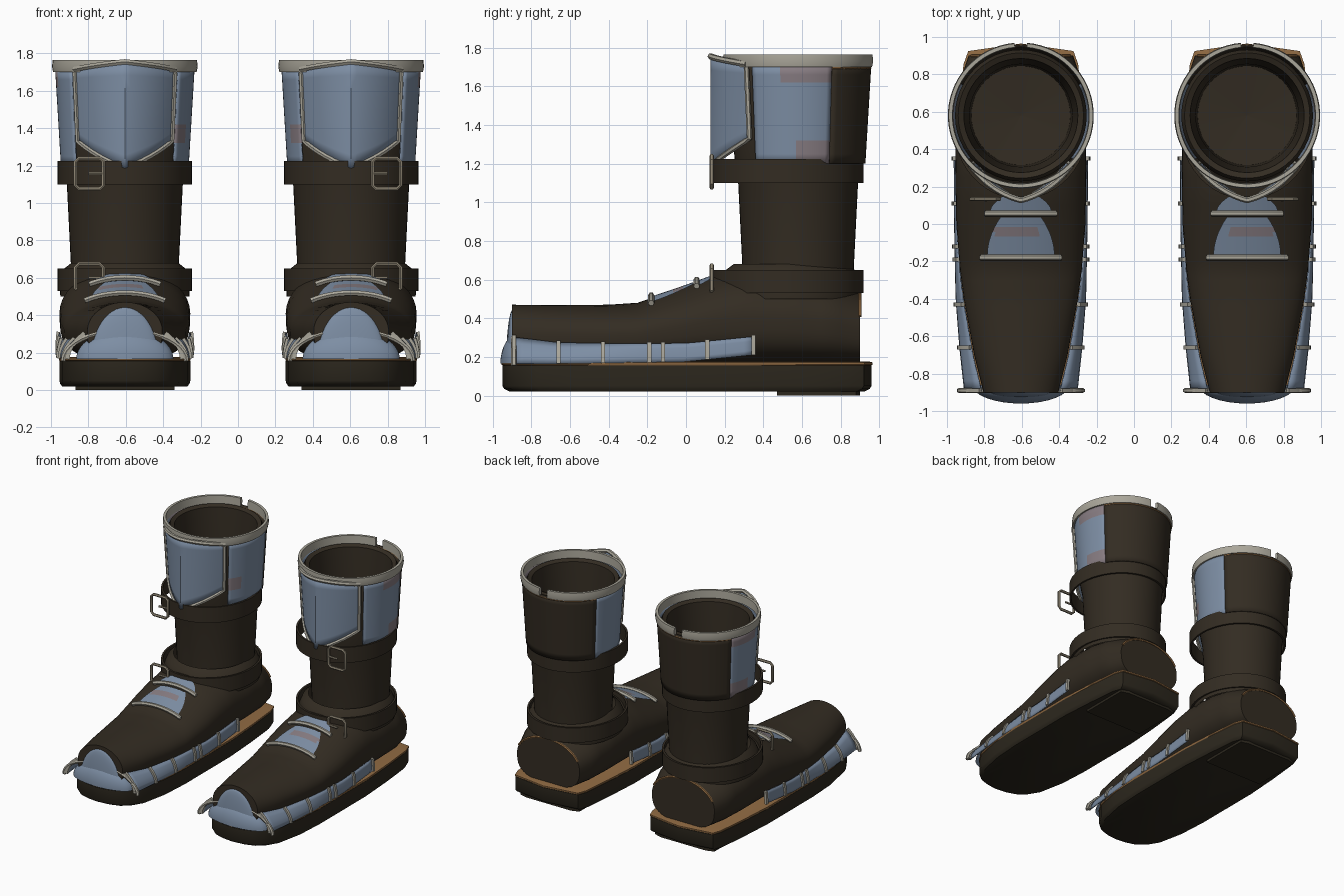
import bpy, bmesh, math
from mathutils import Vector

cube = bpy.data.objects.get("Cube")
if cube:
    bpy.data.objects.remove(cube)

CX, CY = 0.605, 0.58      # plan centre of one boot's shaft


def material(name, rgb):
    m = bpy.data.materials.new(name)
    m.use_nodes = True
    m.diffuse_color = (*rgb, 1)
    bsdf = m.node_tree.nodes["Principled BSDF"]
    bsdf.inputs["Base Color"].default_value = (*rgb, 1)
    bsdf.inputs["Roughness"].default_value = 0.8
    return m


LEATHER = material("dark leather", (0.033, 0.025, 0.016))
SOLE = material("sole rubber", (0.026, 0.021, 0.013))
BLUE = material("blue grey cloth", (0.205, 0.27, 0.37))
ROSE = material("faded rose", (0.24, 0.2, 0.22))
PALE = material("pale trim", (0.40, 0.38, 0.32))
TAN = material("tan welt", (0.28, 0.145, 0.055))
METAL = material("buckle metal", (0.30, 0.26, 0.19))


def finish(name, bm, mats, thick=0, rule=None, angle=35):
    """Turn a boot-local bmesh into a mirrored pair."""
    bmesh.ops.remove_doubles(bm, verts=bm.verts, dist=0.0001)
    bmesh.ops.recalc_face_normals(bm, faces=bm.faces)
    if rule:
        for f in bm.faces:
            f.material_index = rule(f.calc_center_median())
    bmesh.ops.translate(bm, verts=bm.verts, vec=(CX, 0, 0))
    mesh = bpy.data.meshes.new(name)
    bm.to_mesh(mesh)
    bm.free()
    for m in mats:
        mesh.materials.append(m)
    mesh.shade_smooth()
    mesh.set_sharp_from_angle(angle=math.radians(angle))
    ob = bpy.data.objects.new(name, mesh)
    bpy.context.collection.objects.link(ob)
    if thick:
        s = ob.modifiers.new("thickness", 'SOLIDIFY')
        s.thickness, s.offset = thick, 0
    ob.modifiers.new("pair", 'MIRROR').use_mirror_merge = False
    return ob


def skin(name, rows, mats, wrap=False, loop=False, caps=False, **kw):
    """Surface through rows of points."""
    bm = bmesh.new()
    grid = [[bm.verts.new(p) for p in row] for row in rows]
    n = len(grid[0])
    for i in range(len(grid) if loop else len(grid) - 1):
        a, b = grid[i], grid[(i + 1) % len(grid)]
        for j in range(n if wrap else n - 1):
            k = (j + 1) % n
            bm.faces.new((a[j], a[k], b[k], b[j]))
    if caps:
        bm.faces.new(grid[0])
        bm.faces.new(grid[-1])
    return finish(name, bm, mats, **kw)


def tube(name, pts, r, mat, loop=False, sides=6):
    pts = [Vector(p) for p in pts]
    rows, n = [], len(pts)
    for i, p in enumerate(pts):
        a = pts[i - 1] if loop or i else p
        b = pts[(i + 1) % n] if loop or i < n - 1 else p
        t = (b - a).normalized()
        ref = Vector((0, 1, 0)) if abs(t.y) < 0.8 else Vector((0, 0, 1))
        u = t.cross(ref).normalized()
        v = t.cross(u)
        rows.append([p + r * (u * math.cos(q) + v * math.sin(q))
                     for q in [math.tau * (k + 0.5) / sides for k in range(sides)]])
    return skin(name, rows, [mat], wrap=True, loop=loop, caps=not loop)


def polar(r, deg, z, cy=CY, sy=1):
    a = math.radians(deg)
    return (r * math.cos(a), cy + sy * r * math.sin(a), z)


def lathe(name, profile, mats, a0=0, a1=360, steps=48, cy=CY, sy=1, **kw):
    rows = [[polar(r, a0 + (a1 - a0) * i / steps, z, cy, sy) for r, z in profile]
            for i in range(steps + 1)]
    return skin(name, rows, mats, **kw)


def lerp(table, y):
    for a, b in zip(table, table[1:]):
        if y <= b[0]:
            t = max(0, (y - a[0]) / (b[0] - a[0]))
            return [p + (q - p) * t for p, q in zip(a, b)]
    return table[-1]


# Sole, welt and heel plate from one half outline
half = [(0, -.95), (.09, -.94), (.17, -.915), (.235, -.86), (.29, -.77), (.335, -.55), (.35, -.3),
        (.35, .3), (.33, .6), (.305, .85), (.28, .92), (0, .96)]
outline = half + [(-x, y) for x, y in half[-2:0:-1]]


def slab(name, levels, mat):
    rows = [[(x * s, y * s, z) for x, y in outline] for z, s in levels]
    skin(name, rows, [mat], wrap=True, caps=True)


slab("sole", [(.02, .96), (.035, .99), (.05, 1), (.155, 1)], SOLE)
slab("welt", [(.155, .995), (.16, 1.005), (.172, 1.005), (.176, .985)], TAN)
heel = [(-.265, .47), (.265, .47), (.265, .88), (.2, .9), (-.2, .9), (-.265, .88)]
skin("heel_plate", [[(x, y, z) for x, y in heel] for z in (0, .03)], [SOLE], wrap=True, caps=True)

# Foot body: y, half width, top height
FOOT = [(-.9, .2, .47), (-.7, .25, .468), (-.4, .305, .47), (-.25, .325, .48), (0, .345, .565),
        (.15, .348, .62), (.3, .35, .655), (.55, .348, .64), (.75, .33, .6), (.9, .28, .53)]


def foot_section(y):
    _, w, top = lerp(FOOT, y)
    return w, (0.165 + top) / 2, (top - 0.165) / 2


def foot_top(x, y, lift=0):
    w, zc, h = foot_section(y)
    return (x, y, zc + h * math.sqrt(max(0, 1 - (x / w) ** 2)) + lift)


def foot_ring(y):
    w, zc, h = foot_section(y)
    ring = []
    for k in range(40):
        c, s = math.cos(math.tau * k / 40), math.sin(math.tau * k / 40)
        e = 1 if s >= 0 else 0.67          # fuller below the middle
        ring.append((w * math.copysign(abs(c) ** e, c), y, zc + h * math.copysign(abs(s) ** e, s)))
    return ring


skin("foot_body", [foot_ring(-.9 + 1.8 * i / 36) for i in range(37)], [LEATHER], wrap=True, caps=True)
w, zc, h = foot_section(.9)
tube("heel_trim", [(w * math.cos(math.radians(a)), .9, zc + h * math.sin(math.radians(a)))
                   for a in range(20, 161, 10)], .009, TAN)


# Toe cap: upper insert and lower bumper
def dome(name, centre, radii):
    rows = []
    for i in range(9):
        p = math.pi / 2 * i / 8
        rows.append([(radii[0] * math.cos(p) * math.cos(q), centre[0] - radii[1] * math.sin(p),
                      centre[1] + radii[2] * math.cos(p) * math.sin(q))
                     for q in [math.pi * k / 24 for k in range(25)]])
    skin(name, rows, [BLUE])


dome("toe_insert", (-.895, .17), (.18, .035, .275))
dome("toe_bumper", (-.86, .165), (.26, .1, .16))
tube("toe_arch", [(.33 * math.cos(math.radians(a)), -.89, .155 + .165 * math.sin(math.radians(a)))
                  for a in range(0, 181, 9)], .014, PALE)

# Side bands with stitched bars
BAND = [(-.89, .30, .165, .30), (-.66, .325, .165, .272), (-.4, .345, .168, .268),
        (0, .353, .175, .27), (.35, .355, .21, .305)]


def band_row(y, side, lift=0):
    _, xo, z0, z1 = lerp(BAND, y)
    w, zc, h = foot_section(y)
    xi = min(xo, w * (1 - min(1, abs(z1 - zc) / h) ** 3) ** .33 + .008)
    row = []
    for k in range(5):
        t = k / 4
        x = xo + (xi - xo) * t * t + lift
        row.append((side * x, y, z0 + (z1 - z0) * t + lift * t))
    return row


for side, label in ((1, "outer"), (-1, "inner")):
    skin(f"{label}_side_band", [band_row(-.89 + 1.24 * i / 24, side) for i in range(25)], [BLUE],
         thick=.008)
    for i, y in enumerate((-.89, -.66, -.43, -.19, -.12, .11, .35)):
        tube(f"{label}_band_bar_{i + 1}", band_row(y, side, .006), .015, PALE, sides=4)

# Instep patches and crossing strips
for i, (y0, y1, w0, w1) in enumerate(((-.17, .035, .18, .11), (.06, .145, .165, .1))):
    rows = []
    for j in range(9):
        t = j / 8
        y, hw = y0 + (y1 - y0) * t, w0 + (w1 - w0) * t ** 2
        rows.append([foot_top(hw * k / 8, y, .008) for k in range(-8, 9)])
    skin(f"instep_patch_{i + 1}", rows, [BLUE, ROSE],
         rule=lambda c: int(-.08 < c.y < -.02 and -.1 < c.x < .14))
for i, (y, hw) in enumerate(((-.18, .215), (.055, .19))):
    tube(f"instep_strip_{i + 1}", [foot_top(hw * k / 8, y, .015) for k in range(-8, 9)], .016, PALE)

# Ankle collar, shaft with lining, and straps
lathe("ankle_collar", [(.345, .5), (.35, .6), (.33, .645), (.285, .68)], [LEATHER],
      cy=.54, sy=1.03)
lathe("shaft", [(.285, .6), (.29, .7), (.31, 1.1), (.328, 1.2), (.352, 1.68), (.335, 1.715),
                (.305, 1.70), (.275, 1.3), (.265, .9), (.001, .88)], [LEATHER])
for name, z0, z1 in (("ankle_strap", .53, .65), ("calf_strap", 1.10, 1.225)):
    lathe(name, [(.345, z0), (.36, z0), (.36, z1), (.345, z1)], [LEATHER],
          cy=.525, sy=1.09, wrap=True)


# Upper cuff: side panels, back panel and front shield
def cuff_r(z):
    return .338 + (z - 1.2) * .06


cuff = [(cuff_r(z), z) for z in (1.2, 1.25, 1.32, 1.42, 1.52, 1.62, 1.66, 1.71)]


def faded(c):
    return int((c.z < 1.32 and c.y > .56) or (c.z > 1.62 and c.y > .5)
               if c.x > 0 else (1.3 < c.z < 1.42 and c.y < .45))


lathe("outer_cuff_panel", cuff, [BLUE, ROSE], -40, 28, 16, thick=.008, rule=faded)
lathe("inner_cuff_panel", cuff, [BLUE, ROSE], 152, 220, 16, thick=.008, rule=faded)
lathe("back_cuff_panel", [(r + .004, z) for r, z in cuff], [LEATHER], 28, 152, 24, thick=.012)
tube("back_cuff_trim", [polar(.372, a, 1.695) for a in range(28, 153, 4)], .008, TAN)


def shield(t, z, lift=0):
    r = cuff_r(z) + .006 + lift + (.105 - .06 * (z - 1.2)) * (1 - abs(t)) ** 1.3
    return polar(r, -90 + 45 * t, z)


def shield_low(t):
    return 1.185 + .145 * abs(t)


def shield_high(t):
    return 1.715 + .04 * (1 - abs(t))


ts = [k / 12 for k in range(-12, 13)]
skin("front_shield", [[shield(t, shield_low(t) + (shield_high(t) - shield_low(t)) * j / 8)
                       for j in range(9)] for t in ts], [BLUE], thick=.008)
tube("shield_top_trim", [shield(t, shield_high(t), .004) for t in ts], .016, PALE)
for s, label in ((1, "outer"), (-1, "inner")):
    edge = [shield(s, 1.7 - .37 * k / 6, .004) for k in range(7)]
    edge += [shield(s * t, shield_low(t), .004) for t in (.9, .75, .6, .45, .3, .2)]
    tube(f"{label}_shield_trim", edge, .014, PALE)

# Top rim, split at the back
lathe("top_rim", [(.362, 1.70), (.384, 1.70), (.39, 1.73), (.386, 1.765), (.366, 1.765)],
      [PALE], 95, 445, 64, wrap=True, caps=True)

# Buckles: chamfered frame with a prong
for name, z0, z1 in (("ankle_buckle", .525, .675), ("calf_buckle", 1.075, 1.24)):
    x0, x1, c, y = .115, .265, .02, .133
    frame = [(x0 + c, z0), (x1 - c, z0), (x1, z0 + c), (x1, z1 - c), (x1 - c, z1), (x0 + c, z1),
             (x0, z1 - c), (x0, z0 + c)]
    tube(name + "_frame", [(x, y, z) for x, z in frame], .011, METAL, loop=True)
    zm = (z0 + z1) / 2
    tube(name + "_prong", [(x0, y, zm), (x0 + .08, y - .004, zm)], .008, METAL)
